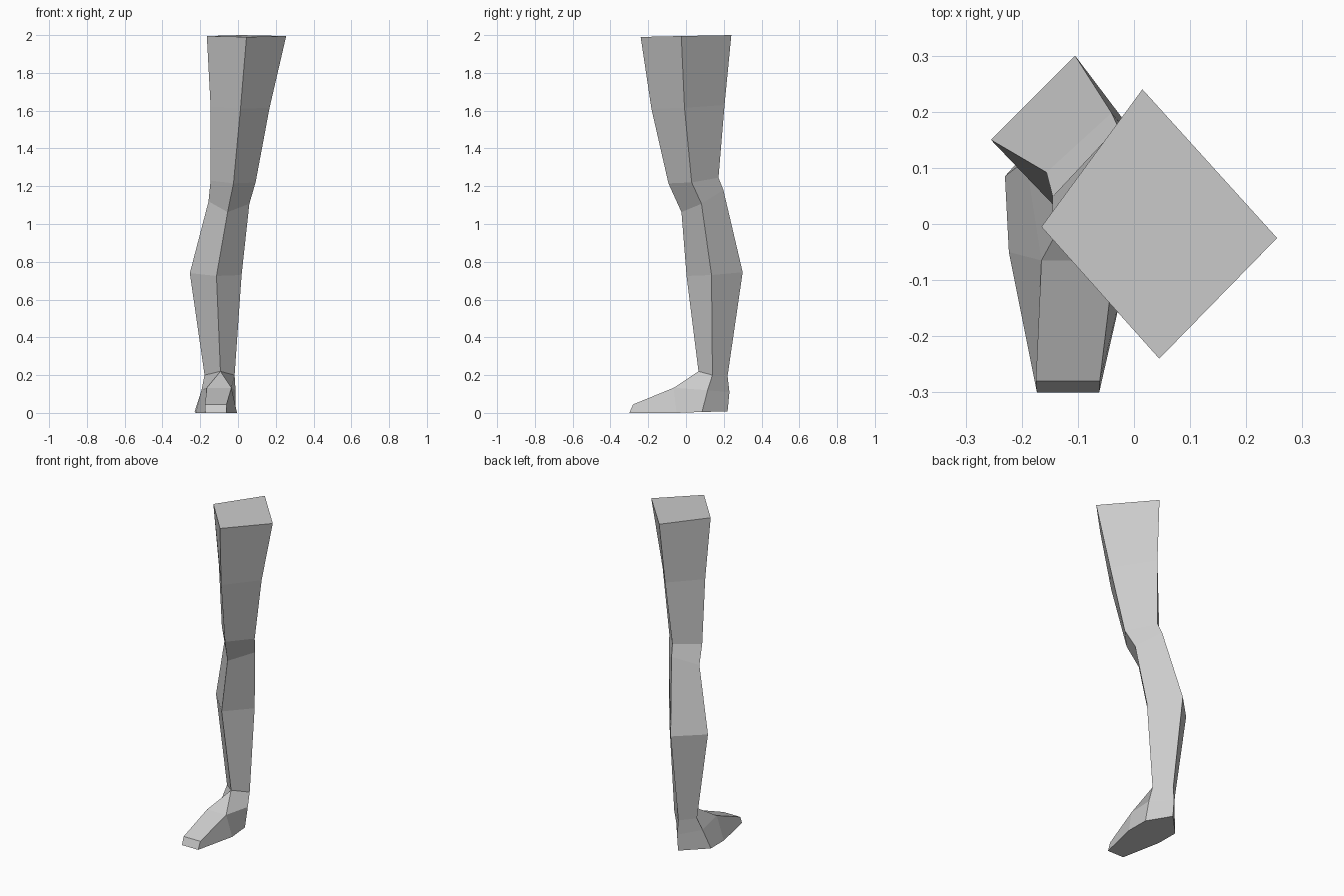
import bpy
import bmesh

bm = bmesh.new()


def ring(*pts):
    return [bm.verts.new(p) for p in pts]


def bridge(a, b):
    n = len(a)
    for i in range(n):
        j = (i + 1) % n
        bm.faces.new((a[i], a[j], b[j], b[i]))


# Four-sided leg sections, top to ankle: front, right, back, left corner
sections = [
    ((0.045, -0.24, 1.99), (0.255, -0.025, 1.995), (0.015, 0.24, 2.0), (-0.165, -0.005, 1.995)),
    ((0.013, -0.183, 1.61), (0.167, -0.008, 1.615), (0.0, 0.204, 1.63), (-0.145, 0.02, 1.62)),
    ((-0.024, -0.093, 1.215), (0.093, 0.03, 1.22), (-0.028, 0.172, 1.245), (-0.145, 0.049, 1.23)),
    ((-0.055, -0.024, 1.063), (0.06, 0.082, 1.107), (-0.04, 0.198, 1.18), (-0.156, 0.092, 1.12)),
    ((-0.114, 0.003, 0.725), (0.019, 0.135, 0.73), (-0.105, 0.3, 0.745), (-0.255, 0.15, 0.74)),
    ((-0.093, 0.066, 0.22), (-0.018, 0.14, 0.2), (-0.102, 0.22, 0.195), (-0.177, 0.146, 0.2)),
]
rings = [ring(*s) for s in sections]
for upper, lower in zip(rings, rings[1:]):
    bridge(upper, lower)
bm.faces.new(rings[0])

# Foot stations, toe to heel: left x, right x, y, z
upper_rows = [(-0.175, -0.061, -0.28, 0.045), (-0.165, -0.035, -0.065, 0.133),
              (-0.193, -0.013, 0.114, 0.12)]
sole_rows = [(-0.173, -0.062, -0.3, 0.0), (-0.223, -0.005, -0.05, 0.0),
             (-0.23, -0.012, 0.085, 0.005)]


def outline(rows, heel):
    left = ring(*[(l, y, z) for l, r, y, z in rows])
    right = ring(*[(r, y, z) for l, r, y, z in rows])
    return right + ring(heel) + left[::-1]


# Outline order: toe R, instep R, side R, heel, side L, instep L, toe L
up = outline(upper_rows, (-0.1, 0.23, 0.11))
sole = outline(sole_rows, (-0.1, 0.22, 0.008))
bridge(up, sole)
bm.faces.new(sole)

# Top of foot up to the ankle
front, right, back, left = rings[-1]
for f in ((up[0], up[1], up[5], up[6]), (up[1], front, up[5]),
          (up[1], up[2], right, front), (up[2], up[3], back, right),
          (up[3], up[4], left, back), (up[4], up[5], front, left)):
    bm.faces.new(f)

bmesh.ops.recalc_face_normals(bm, faces=bm.faces[:])
mesh = bpy.data.meshes.new("leg_with_foot")
bm.to_mesh(mesh)
bm.free()
bpy.context.collection.objects.link(bpy.data.objects.new("leg_with_foot", mesh))
